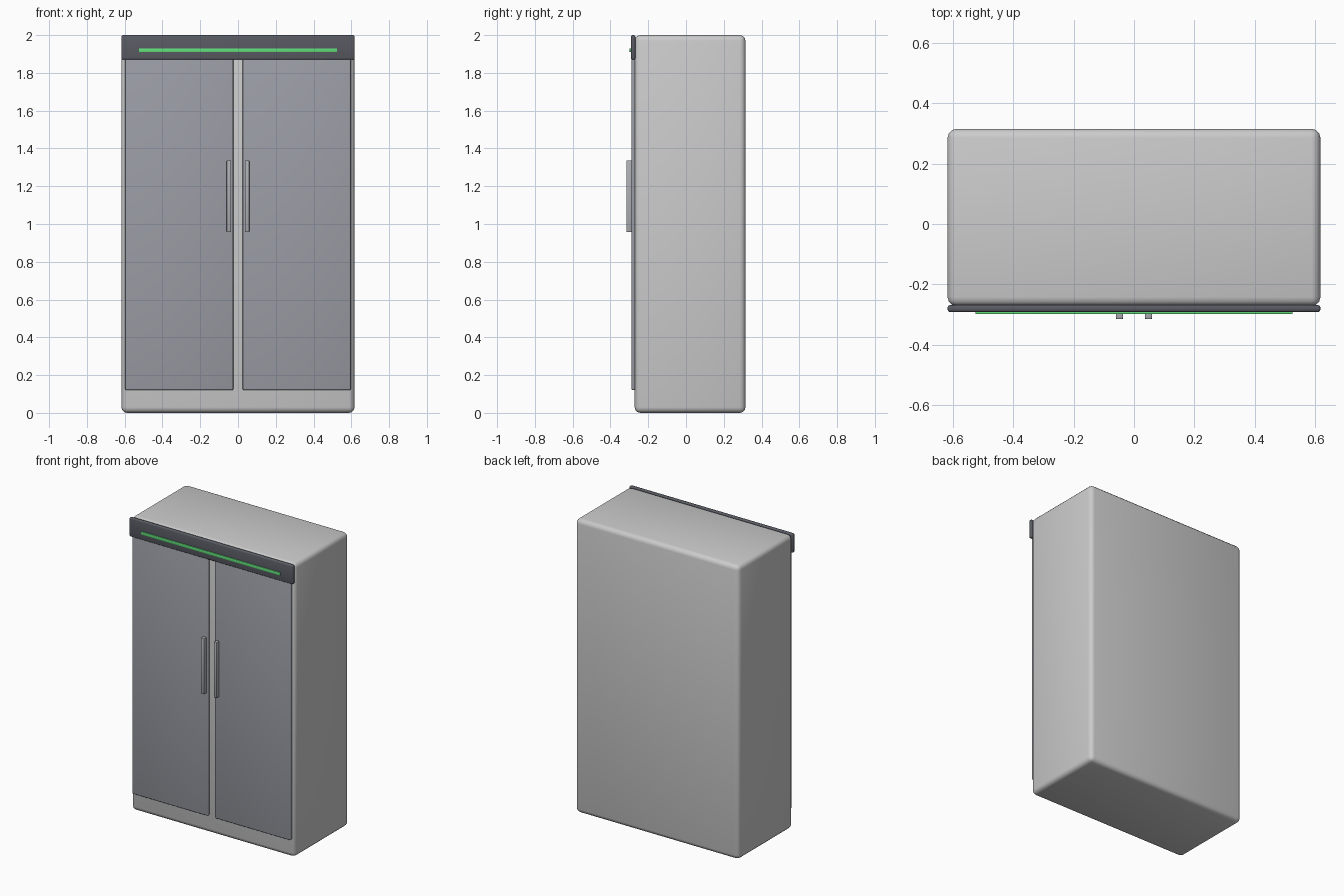
import bpy

if "Cube" in bpy.data.objects:
    bpy.data.objects.remove(bpy.data.objects["Cube"])


def material(name, rgb):
    m = bpy.data.materials.new(name)
    m.diffuse_color = (*rgb, 1)
    m.use_nodes = True
    m.node_tree.nodes["Principled BSDF"].inputs["Base Color"].default_value = m.diffuse_color
    return m


def box(name, x, y, z, bevel, mat, segments=3):
    """Rounded box spanning the given (min, max) ranges."""
    spans = (x, y, z)
    bpy.ops.mesh.primitive_cube_add(size=1, location=[(a + b) / 2 for a, b in spans])
    ob = bpy.context.object
    ob.name = name
    ob.scale = [b - a for a, b in spans]
    bpy.ops.object.transform_apply(location=False, rotation=False, scale=True)
    ob.data.materials.append(mat)
    mod = ob.modifiers.new("rounded_edges", 'BEVEL')
    mod.width = bevel
    mod.segments = segments
    bpy.ops.object.modifier_apply(modifier=mod.name)
    bpy.ops.object.shade_smooth_by_angle()
    return ob


shell = material("light_grey", (0.60, 0.60, 0.62))
panel = material("door_grey", (0.33, 0.34, 0.38))
dark = material("dark_grey", (0.10, 0.105, 0.125))
metal = material("handle_grey", (0.42, 0.43, 0.46))
green = material("green_light", (0.12, 0.75, 0.20))

# Cabinet body
box("cabinet_body", (-0.617, 0.617), (-0.272, 0.315), (0, 2), 0.03, shell)

# Header panel with light strip
box("header_panel", (-0.617, 0.617), (-0.292, -0.268), (1.87, 2), 0.009, dark)
box("light_strip", (-0.525, 0.525), (-0.298, -0.286), (1.91, 1.93), 0.002, green, 2)

# Pair of doors, each with a handle by the centre
for label, s in (("left", -1), ("right", 1)):
    box(label + "_door", sorted((s * 0.025, s * 0.597)), (-0.288, -0.268),
        (0.12, 1.88), 0.008, panel)
    box(label + "_handle", sorted((s * 0.036, s * 0.06)), (-0.315, -0.284),
        (0.957, 1.337), 0.004, metal, 2)
